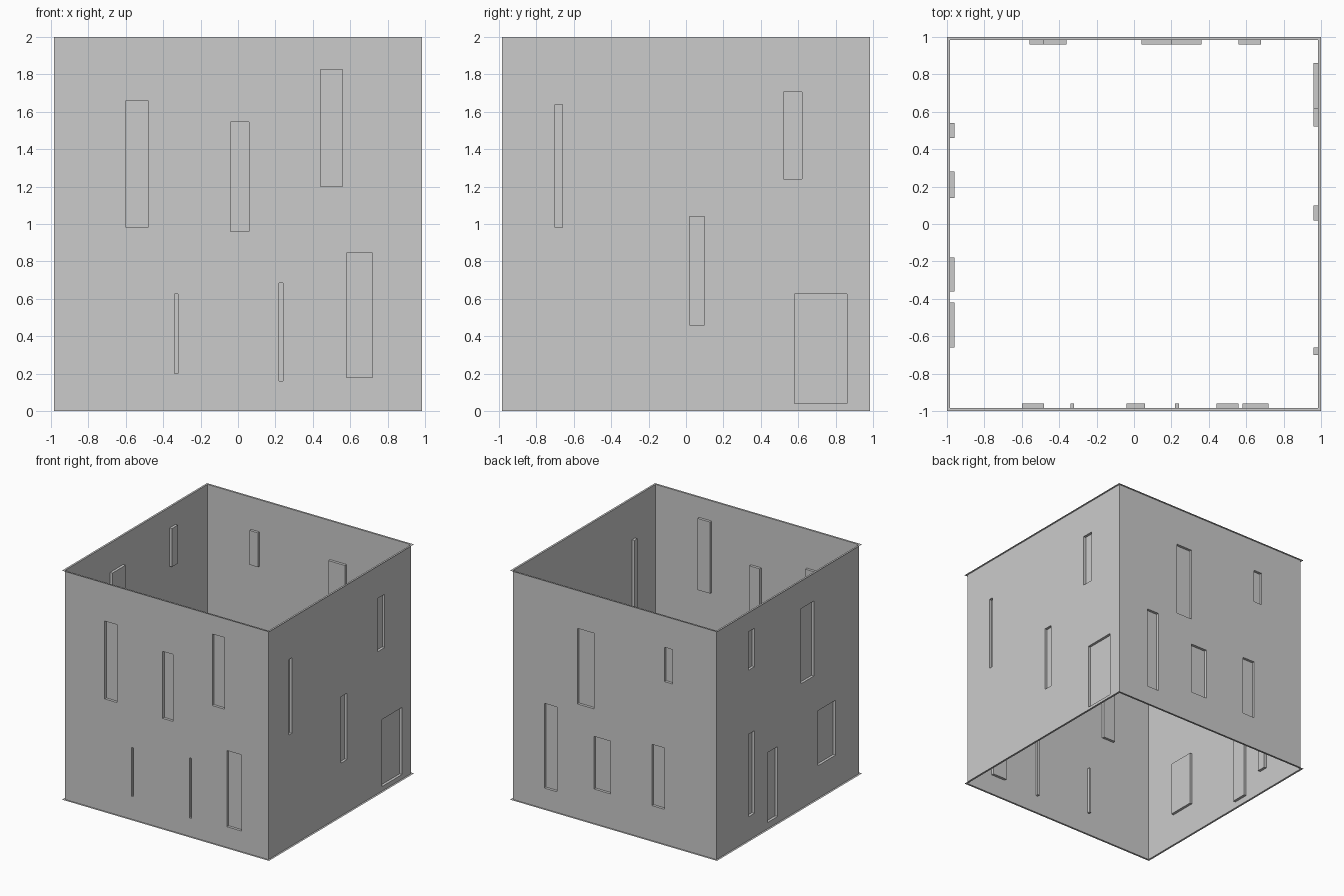
import bpy, bmesh
from math import pi
from mathutils import Matrix

if "Cube" in bpy.data.objects:
    bpy.data.objects.remove(bpy.data.objects["Cube"])

W = 0.983    # wall plane distance from the centre
D = 0.96     # depth plane of the recessed windows
H = 2.0

# windows per wall: (from, to, bottom, top) along world x or y, and z
front = [(-0.60, -0.48, 0.98, 1.66), (-0.04, 0.06, 0.96, 1.545), (0.44, 0.56, 1.20, 1.825),
         (-0.34, -0.32, 0.20, 0.625), (0.22, 0.24, 0.16, 0.685), (0.58, 0.72, 0.18, 0.845)]
right = [(-0.70, -0.66, 0.98, 1.64), (0.02, 0.10, 0.46, 1.04),
         (0.52, 0.62, 1.24, 1.705), (0.58, 0.86, 0.04, 0.625)]
back = [(0.20, 0.36, 1.00, 1.66), (-0.56, -0.48, 1.42, 1.72), (0.56, 0.68, 0.18, 0.92),
        (0.04, 0.20, 0.30, 0.76), (-0.48, -0.36, 0.305, 0.84)]
left = [(0.46, 0.54, 1.485, 1.82), (-0.36, -0.18, 1.09, 1.745), (-0.66, -0.42, 0.285, 0.765),
        (0.46, 0.54, 0.205, 0.925), (0.14, 0.28, 0.055, 0.665)]


def finish(name, bm):
    bmesh.ops.remove_doubles(bm, verts=bm.verts, dist=1e-5)
    me = bpy.data.meshes.new(name)
    bm.to_mesh(me)
    bm.free()
    bpy.context.collection.objects.link(bpy.data.objects.new(name, me))


def wall(name, windows, turn, sign):
    """Single-sheet wall, cut into cells around its windows, with closed recesses."""
    wins = [(*sorted((sign * a, sign * b)), z0, z1) for a, b, z0, z1 in windows]
    us = sorted({-W, W, *(u for w in wins for u in w[:2])})
    zs = sorted({0.0, H, *(z for w in wins for z in w[2:])})
    bm = bmesh.new()

    def quad(*pts):
        bm.faces.new([bm.verts.new(p) for p in pts])

    # flat wall cells outside the windows
    for a, b in zip(us, us[1:]):
        for c, d in zip(zs, zs[1:]):
            u, z = (a + b) / 2, (c + d) / 2
            if not any(w[0] < u < w[1] and w[2] < z < w[3] for w in wins):
                quad((a, -W, c), (b, -W, c), (b, -W, d), (a, -W, d))
    # recessed pane and its four reveals
    for a, b, c, d in wins:
        ring = [(a, c), (b, c), (b, d), (a, d)]
        quad(*[(u, -D, z) for u, z in ring])
        for i in range(4):
            (u0, z0), (u1, z1) = ring[i], ring[(i + 1) % 4]
            quad((u0, -W, z0), (u1, -W, z1), (u1, -D, z1), (u0, -D, z0))
    bm.transform(Matrix.Rotation(turn * pi / 2, 4, 'Z'))
    finish(name, bm)


def rim(name, z, up):
    """Thin flat flange around the open end."""
    bm = bmesh.new()
    corners = [(-1, -1), (1, -1), (1, 1), (-1, 1)]
    for i in range(4):
        (ax, ay), (bx, by) = corners[i], corners[(i + 1) % 4]
        pts = [(ax, ay, z), (bx, by, z), (bx * W, by * W, z), (ax * W, ay * W, z)]
        bm.faces.new([bm.verts.new(p) for p in (pts if up else pts[::-1])])
    finish(name, bm)


wall("front_wall", front, 0, 1)
wall("right_wall", right, 1, 1)
wall("back_wall", back, 2, -1)
wall("left_wall", left, 3, -1)
rim("top_rim", H, True)
rim("bottom_rim", 0.0, False)
